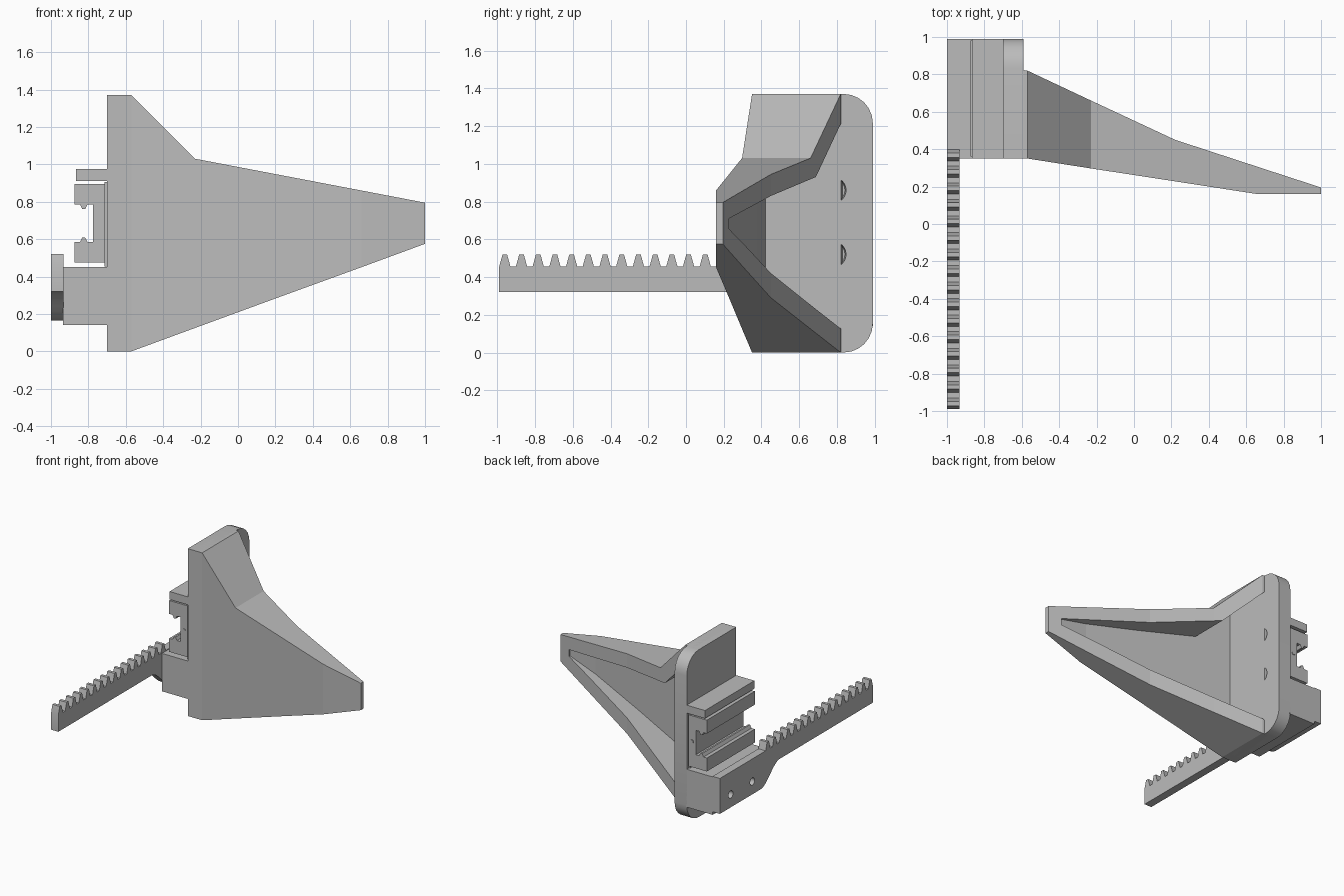
import bpy, bmesh, math
from mathutils import Matrix, Vector

if "Cube" in bpy.data.objects:
    bpy.data.objects.remove(bpy.data.objects["Cube"], do_unlink=True)

grey = bpy.data.materials.new("plain grey")
grey.use_nodes = True
grey.diffuse_color = (0.5, 0.5, 0.5, 1)
grey.node_tree.nodes["Principled BSDF"].inputs["Base Color"].default_value = (0.5, 0.5, 0.5, 1)


def finish(name, bm):
    bmesh.ops.recalc_face_normals(bm, faces=bm.faces)
    mesh = bpy.data.meshes.new(name)
    bm.to_mesh(mesh)
    bm.free()
    mesh.materials.append(grey)
    ob = bpy.data.objects.new(name, mesh)
    bpy.context.collection.objects.link(ob)
    return ob


def prism(name, outline, axis, start, end):
    """Extrude a (y, z) outline along x, or an (x, z) outline along y."""
    bm = bmesh.new()
    place = (lambda p, d: (d, p[0], p[1])) if axis == "x" else (lambda p, d: (p[0], d, p[1]))
    face = bm.faces.new([bm.verts.new(place(p, start)) for p in outline])
    grown = bmesh.ops.extrude_face_region(bm, geom=[face])["geom"]
    move = Vector(place((0, 0), end - start))
    bmesh.ops.translate(bm, vec=move, verts=[g for g in grown if isinstance(g, bmesh.types.BMVert)])
    return finish(name, bm)


def box(name, x, y, z):
    return prism(name, [(x[0], z[0]), (x[1], z[0]), (x[1], z[1]), (x[0], z[1])], "y", *y)


def loft(name, stations):
    """Stations along x: (x, y front, y back, z low, z high)."""
    bm = bmesh.new()
    rings = [[bm.verts.new(c) for c in ((x, f, lo), (x, b, lo), (x, b, hi), (x, f, hi))]
             for x, f, b, lo, hi in stations]
    for r, s in zip(rings, rings[1:]):
        for i in range(4):
            j = (i + 1) % 4
            bm.faces.new((r[i], r[j], s[j], s[i]))
    bm.faces.new(rings[0])
    bm.faces.new(rings[-1])
    return finish(name, bm)


def rod(x0, x1, y, z, r0, r1):
    """Round cutter along x."""
    bm = bmesh.new()
    spin = Matrix.Translation(((x0 + x1) / 2, y, z)) @ Matrix.Rotation(math.pi / 2, 4, "Y")
    bmesh.ops.create_cone(bm, cap_ends=True, segments=24, radius1=r0, radius2=r1,
                          depth=x1 - x0, matrix=spin)
    return finish("hole_cutter", bm)


def cut(ob, cutter):
    mod = ob.modifiers.new("cut", "BOOLEAN")
    mod.operation = "DIFFERENCE"
    mod.solver = "EXACT"
    mod.object = cutter
    bpy.context.view_layer.objects.active = ob
    bpy.ops.object.modifier_apply(modifier=mod.name)
    bpy.data.objects.remove(cutter, do_unlink=True)


# Base plate with two rounded rear corners
FRONT, BACK, TOP, R = 0.35, 0.99, 1.37, 0.155
arc = [(BACK - R + R * math.sin(a), R - R * math.cos(a))
       for a in (math.radians(15 * i) for i in range(7))]
outline = [(FRONT, 0)] + arc + [(y, TOP - z) for y, z in reversed(arc)] + [(FRONT, TOP)]
base_plate = prism("base_plate", outline, "x", -0.70, -0.59)

# Tapered finger, hollowed from behind
finger = loft("finger", [
    (-0.65, 0.35, 0.83, 0, TOP),
    (-0.57, 0.35, 0.82, 0, TOP),
    (-0.23, 0.297, 0.66, 0.125, 1.03),
    (0.22, 0.228, 0.45, 0.29, 0.944),
    (0.66, 0.16, 0.306, 0.45, 0.86),
    (1.0, 0.16, 0.195, 0.575, 0.795)])
pocket = loft("pocket_cutter", [
    (-0.588, 0.42, 1.2, 0.12, 1.23),
    (-0.29, 0.375, 1.2, 0.23, 0.93),
    (0.22, 0.295, 1.2, 0.42, 0.83),
    (0.66, 0.228, 1.2, 0.575, 0.752),
    (0.90, 0.215, 1.2, 0.655, 0.71)])
cut(finger, pocket)

# Countersunk screw holes in the plate
for y, z in ((0.78, 0.86), (0.78, 0.52), (0.555, 0.52)):
    cut(base_plate, rod(-0.66, -0.57, y, z, 0.062, 0.07))
    cut(base_plate, rod(-0.72, -0.64, y, z, 0.035, 0.035))

# Ledge above and block below the slide carriage
ledge = box("upper_ledge", (-0.865, -0.695), (FRONT, BACK), (0.91, 0.975))
lower_block = box("lower_block", (-0.935, -0.695), (FRONT, BACK), (0.14, 0.45))

# Slide carriage: a C channel with gripping ridges, mirrored about its middle
MID = 0.685
half = [(-0.71, 0.21), (-0.875, 0.21), (-0.875, 0.1), (-0.845, 0.1), (-0.832, 0.075),
        (-0.818, 0.075), (-0.805, 0.1), (-0.775, 0.1)]
channel = [(x, MID + h) for x, h in half] + [(x, MID - h) for x, h in reversed(half)]
carriage = prism("slide_carriage", channel, "y", 0.36, 0.98)
seat = box("carriage_seat", (-0.715, -0.695), (0.37, 0.97), (0.455, 0.905))

# Small end screws on the carriage
for y in (0.36, 0.98):
    bm = bmesh.new()
    bmesh.ops.create_cone(bm, cap_ends=True, segments=16, radius1=0.015, radius2=0.015, depth=0.01,
                          matrix=Matrix.Translation((-0.74, y, MID)) @ Matrix.Rotation(math.pi / 2, 4, "X"))
    finish("carriage_screw", bm)

# Toothed rack with its mounting end
ROOT, TIP, PITCH = 0.455, 0.52, 0.0885
profile = [(BACK, 0.165), (BACK, ROOT)]
for k in reversed(range(16)):
    c = -0.96 + k * PITCH
    profile += [(c + 0.03, ROOT), (c + 0.012, TIP), (c - 0.012, TIP), (c - 0.03, ROOT)]
profile += [(-0.99, 0.32), (0.22, 0.32)]
# Smooth S-shaped underside
for i in range(1, 9):
    t = i / 8
    profile.append((0.22 + 0.24 * t, 0.32 - 0.155 * (3 * t * t - 2 * t ** 3)))
rack = prism("toothed_rack", profile, "x", -1.0, -0.934)
for y in (0.85, 0.57):
    cut(rack, rod(-1.02, -0.92, y, 0.27, 0.03, 0.03))
    cut(lower_block, rod(-0.95, -0.78, y, 0.27, 0.03, 0.03))

# Smooth rounded parts, keep edges crisp
bpy.ops.object.select_all(action="DESELECT")
for ob in (base_plate, rack, lower_block):
    ob.select_set(True)
bpy.context.view_layer.objects.active = base_plate
bpy.ops.object.shade_smooth_by_angle(angle=math.radians(30))
